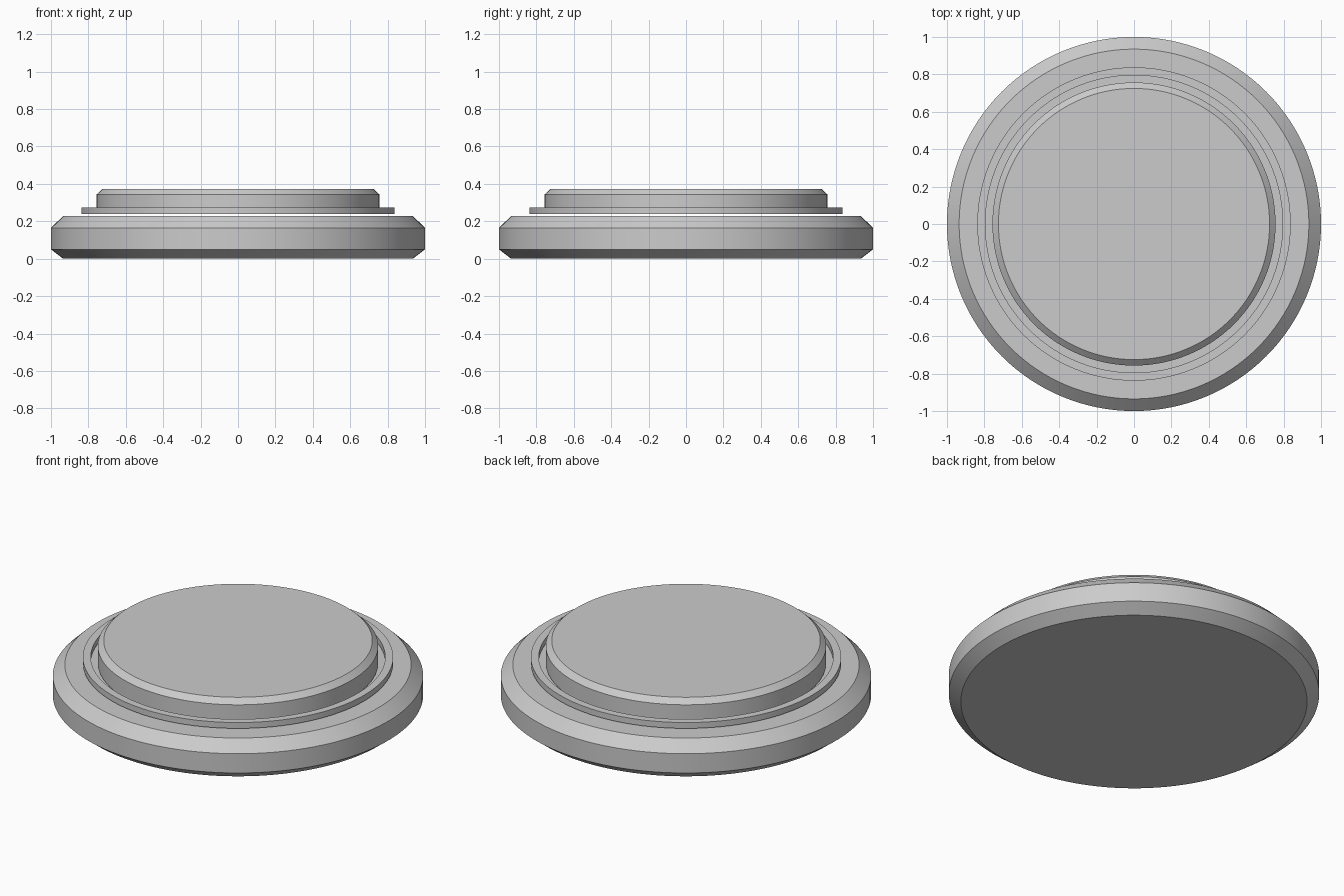
import bpy
import bmesh
from math import cos, sin, tau, radians

SEGMENTS = 128

cube = bpy.data.objects.get("Cube")
if cube:
    bpy.data.objects.remove(cube, do_unlink=True)

grey = bpy.data.materials.new("grey")
grey.use_nodes = True
grey.diffuse_color = (0.6, 0.6, 0.6, 1)
grey.node_tree.nodes["Principled BSDF"].inputs["Base Color"].default_value = grey.diffuse_color


def lathe(name, profile, hollow=False):
    """Turn a (radius, height) profile about z; capped, or closed on itself if hollow."""
    bm = bmesh.new()
    loops = [[bm.verts.new((r * cos(tau * i / SEGMENTS), r * sin(tau * i / SEGMENTS), z))
              for i in range(SEGMENTS)] for r, z in profile]
    pairs = list(zip(loops, loops[1:]))
    if hollow:
        pairs.append((loops[-1], loops[0]))
    else:
        bm.faces.new(loops[0])
        bm.faces.new(loops[-1])
    for low, high in pairs:
        for i in range(SEGMENTS):
            j = (i + 1) % SEGMENTS
            bm.faces.new((low[i], low[j], high[j], high[i]))
    bmesh.ops.recalc_face_normals(bm, faces=bm.faces)
    mesh = bpy.data.meshes.new(name)
    bm.to_mesh(mesh)
    bm.free()
    mesh.materials.append(grey)
    obj = bpy.data.objects.new(name, mesh)
    bpy.context.collection.objects.link(obj)
    bpy.ops.object.select_all(action="DESELECT")
    obj.select_set(True)
    bpy.context.view_layer.objects.active = obj
    bpy.ops.object.shade_smooth_by_angle(angle=radians(20))
    return obj


# Wide base disc with a chamfer above and below
lathe("base", [(0.935, 0), (1, 0.05), (1, 0.165), (0.935, 0.228)])

# Thin collar floating just above the base
lathe("collar_ring", [(0.795, 0.24), (0.838, 0.24), (0.838, 0.275), (0.795, 0.275)], hollow=True)

# Raised button inside the collar, with a chamfered rim
lathe("button", [(0.757, 0.24), (0.757, 0.343), (0.725, 0.373)])
